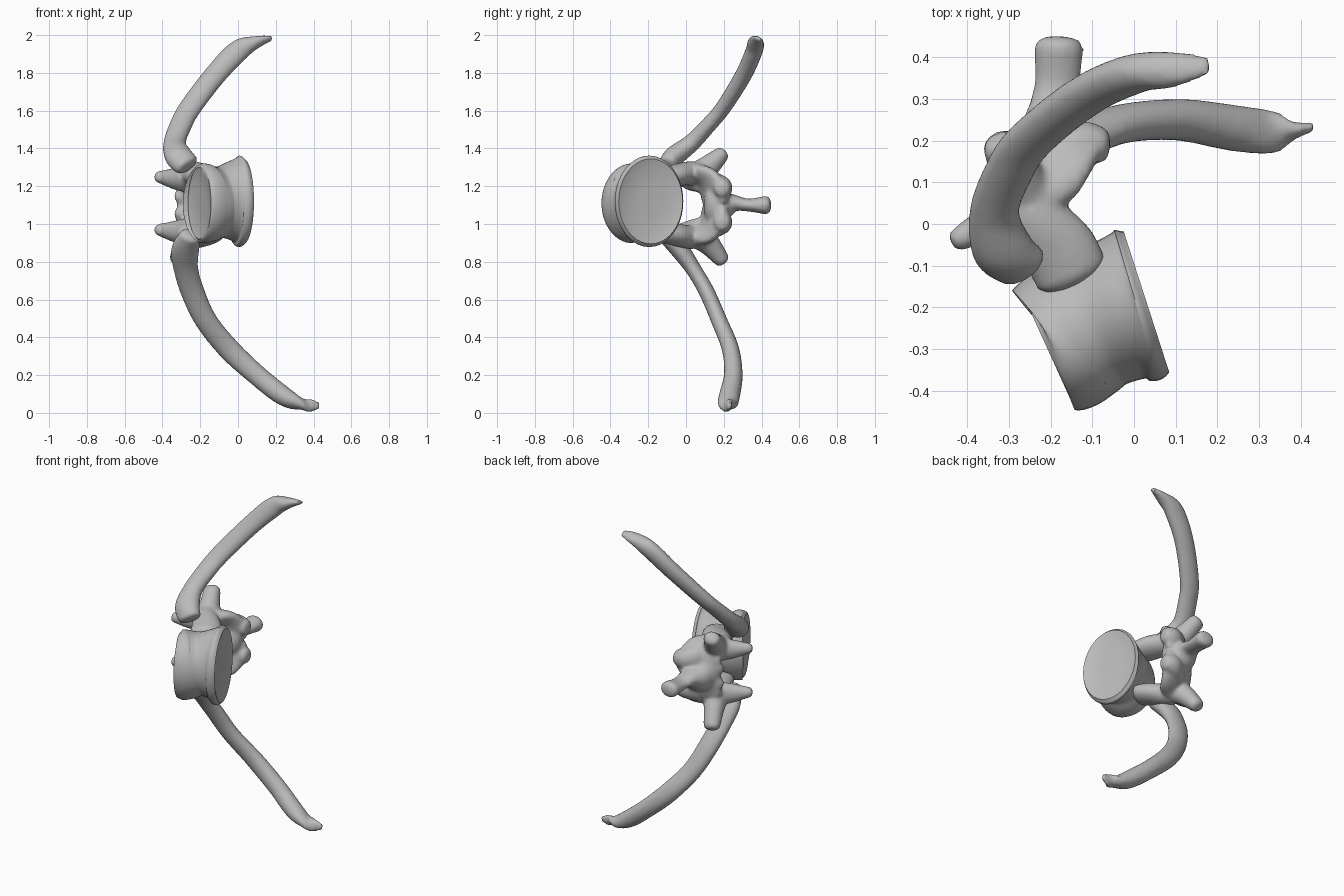
import bpy, bmesh, math
from mathutils import Vector

cube = bpy.data.objects.get("Cube")
if cube:
    bpy.data.objects.remove(cube, do_unlink=True)

bone = bpy.data.materials.new("bone_grey")
bone.use_nodes = True
colour = (0.5, 0.5, 0.5, 1)
bone.diffuse_color = colour
bone.node_tree.nodes["Principled BSDF"].inputs["Base Color"].default_value = colour


def spline(keys, steps):
    """Smooth path through keys of x, y, z, wide radius, thin radius."""
    k = [Vector(p) for p in keys]
    k = [k[0] * 2 - k[1]] + k + [k[-1] * 2 - k[-2]]
    out = []
    for i in range(1, len(k) - 2):
        a, b, c, d = k[i - 1:i + 3]
        for s in range(steps):
            t = s / steps
            out.append((b * 2 + (c - a) * t + (a * 2 - b * 5 + c * 4 - d) * t ** 2
                        + (b * 3 - a - c * 3 + d) * t ** 3) / 2)
    return out + [k[-2]]


def sweep(bm, keys, wide, dome=0.5, sides=20, steps=6):
    """Elliptical tube along a path; dome sets how far the ends bulge or sink."""
    path = spline(keys, steps)
    pts = [Vector(p[:3]) for p in path]
    rings = []
    for i, p in enumerate(pts):
        t = (pts[min(i + 1, len(pts) - 1)] - pts[max(i - 1, 0)]).normalized()
        w = Vector(wide)
        w = (w - t * w.dot(t)).normalized()
        n = t.cross(w)
        ra, rb = path[i][3], path[i][4]

        def ring(scale, shift):
            return [bm.verts.new(p + t * shift
                                 + w * ra * scale * math.cos(2 * math.pi * j / sides)
                                 + n * rb * scale * math.sin(2 * math.pi * j / sides))
                    for j in range(sides)]

        h = dome * min(ra, rb)
        if i == 0:
            rings += [ring(0.4, -h), ring(0.8, -h * 0.7)]
        rings.append(ring(1, 0))
        if i == len(pts) - 1:
            rings += [ring(0.8, h * 0.7), ring(0.4, h)]
    for a, b in zip(rings, rings[1:]):
        for j in range(sides):
            m = (j + 1) % sides
            bm.faces.new((a[j], a[m], b[m], b[j]))
    bm.faces.new(rings[0][::-1])
    bm.faces.new(rings[-1])


def finish(name, bm, fuse=True):
    """Make the object; fuse joins its swept pieces into one smooth skin."""
    bmesh.ops.recalc_face_normals(bm, faces=bm.faces)
    me = bpy.data.meshes.new(name)
    bm.to_mesh(me)
    bm.free()
    me.materials.append(bone)
    ob = bpy.data.objects.new(name, me)
    bpy.context.collection.objects.link(ob)
    bpy.ops.object.select_all(action='DESELECT')
    bpy.context.view_layer.objects.active = ob
    ob.select_set(True)
    if fuse:
        rm = ob.modifiers.new("fuse", 'REMESH')
        rm.mode, rm.voxel_size = 'VOXEL', 0.011
        sm = ob.modifiers.new("soften", 'SMOOTH')
        sm.factor, sm.iterations = 0.5, 4
        for m in ("fuse", "soften"):
            bpy.ops.object.modifier_apply(modifier=m)
    bpy.ops.object.shade_smooth_by_angle(angle=math.radians(50))


X, Z = (1, 0, 0), (0, 0, 1)
AXIS = (0.92, 0.39, 0)
MID = 1.1

# Vertebral body: waisted drum with dished ends
bm = bmesh.new()
sweep(bm, [(-0.205, -0.305, 1.11, 0.19, 0.145),
           (-0.185, -0.295, 1.11, 0.21, 0.17),
           (-0.15, -0.265, 1.11, 0.205, 0.175),
           (-0.095, -0.23, 1.115, 0.19, 0.172),
           (-0.03, -0.205, 1.12, 0.215, 0.175),
           (0.005, -0.195, 1.12, 0.242, 0.188),
           (0.03, -0.187, 1.12, 0.225, 0.178)], Z, dome=-0.1, sides=40)
finish("vertebral_body", bm, fuse=False)

# Neural arch: paired pieces above and below the middle, plus the spine
bm = bmesh.new()
for s in (1, -1):
    # pedicle, broad where it leaves the body
    sweep(bm, [(-0.15, -0.12, MID + s * 0.145, 0.09, 0.055),
               (-0.18, -0.06, MID + s * 0.155, 0.09, 0.06),
               (-0.24, 0.02, MID + s * 0.17, 0.075, 0.062),
               (-0.255, 0.09, MID + s * 0.165, 0.075, 0.06)], X)
    # lamina, a sloping plate lying along the body axis
    sweep(bm, [(-0.25, 0.06, MID + s * 0.17, 0.08, 0.05),
               (-0.22, 0.115, MID + s * 0.13, 0.125, 0.05),
               (-0.205, 0.145, MID + s * 0.07, 0.145, 0.05),
               (-0.20, 0.16, MID, 0.125, 0.05)], AXIS)
    # front joint process
    sweep(bm, [(-0.26, 0.07, MID + s * 0.14, 0.075, 0.05),
               (-0.33, 0.015, MID + s * 0.14, 0.06, 0.045),
               (-0.425, -0.04, MID + 0.01 + s * 0.14, 0.03, 0.028)], Z)
    # rear joint process
    sweep(bm, [(-0.2, 0.15, MID + s * 0.1, 0.075, 0.05),
               (-0.13, 0.19, MID + s * 0.09, 0.065, 0.055),
               (-0.08, 0.19, MID + s * 0.09, 0.05, 0.045)], Z)
    # transverse process
    sweep(bm, [(-0.26, 0.07, MID + s * 0.16, 0.075, 0.075),
               (-0.285, 0.125, MID + s * 0.21, 0.06, 0.06),
               (-0.315, 0.19, MID - 0.01 + s * 0.28, 0.05, 0.042)], X)
# spinous process
sweep(bm, [(-0.2, 0.15, MID, 0.11, 0.125),
           (-0.2, 0.20, MID, 0.09, 0.085),
           (-0.195, 0.26, MID + 0.01, 0.065, 0.045),
           (-0.185, 0.33, MID, 0.055, 0.034),
           (-0.18, 0.425, MID, 0.06, 0.05)], X)
finish("neural_arch", bm)

# Upper rib, ending in a slanted blade
bm = bmesh.new()
sweep(bm, [(-0.27, -0.10, 1.31, 0.07, 0.05),
           (-0.315, -0.06, 1.36, 0.075, 0.055),
           (-0.335, 0.03, 1.43, 0.06, 0.047),
           (-0.30, 0.125, 1.53, 0.06, 0.042),
           (-0.25, 0.20, 1.62, 0.06, 0.042),
           (-0.12, 0.305, 1.79, 0.06, 0.045),
           (0.0, 0.36, 1.915, 0.06, 0.046),
           (0.09, 0.37, 1.96, 0.035, 0.044),
           (0.18, 0.38, 1.985, 0.01, 0.025)], X, dome=0.3)
finish("upper_rib", bm)

# Lower rib, broader at its flattened tip
bm = bmesh.new()
sweep(bm, [(-0.25, -0.10, 0.94, 0.06, 0.05),
           (-0.28, -0.03, 0.86, 0.075, 0.05),
           (-0.275, 0.04, 0.76, 0.066, 0.042),
           (-0.24, 0.11, 0.64, 0.064, 0.042),
           (-0.17, 0.175, 0.49, 0.06, 0.043),
           (-0.05, 0.235, 0.34, 0.06, 0.046),
           (0.10, 0.25, 0.2, 0.055, 0.05),
           (0.24, 0.23, 0.09, 0.052, 0.056),
           (0.34, 0.22, 0.045, 0.03, 0.052),
           (0.43, 0.232, 0.038, 0.01, 0.02)], X, dome=0.3)
finish("lower_rib", bm)
